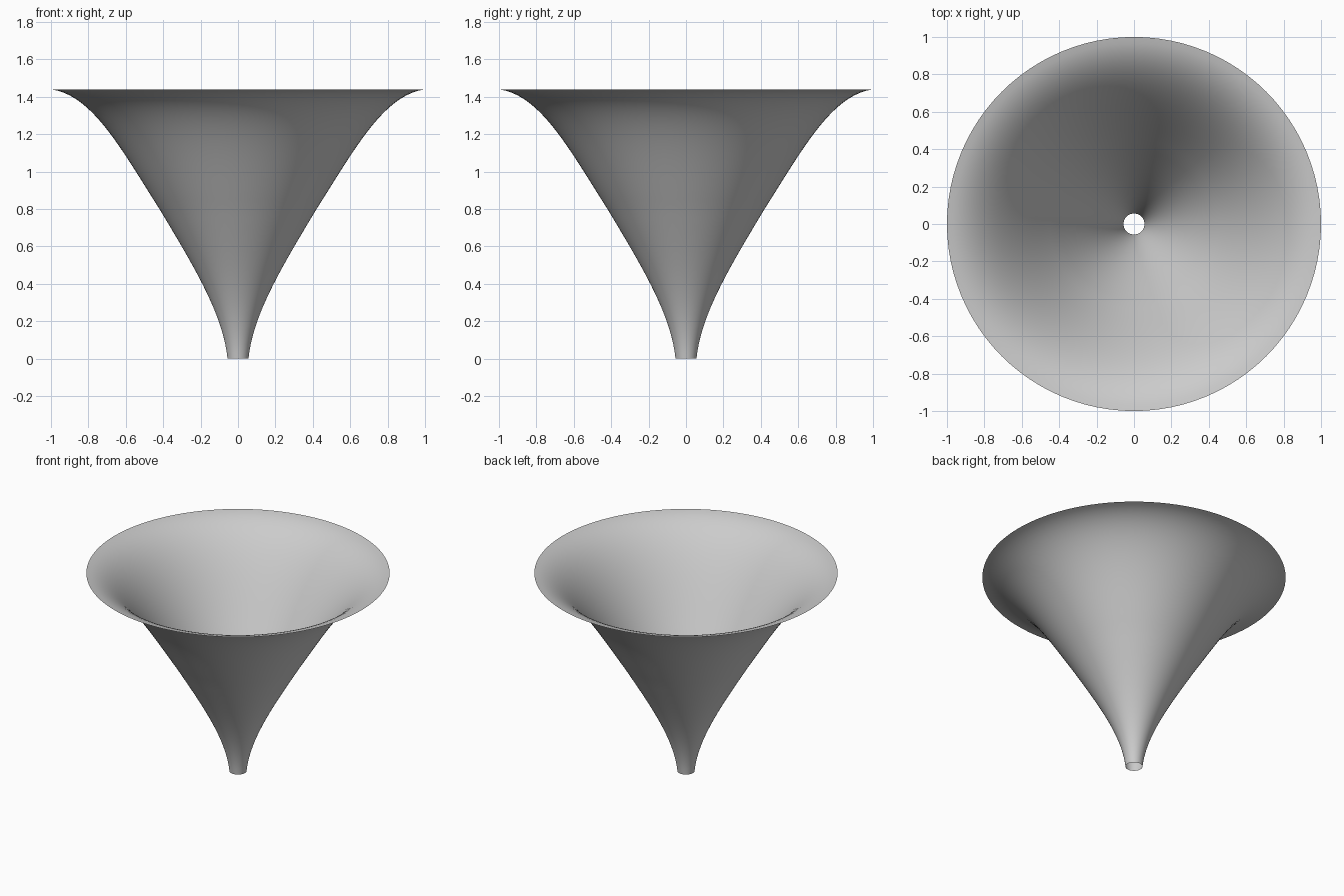
import bpy
import bmesh
from math import tau
from mathutils import Vector, Matrix
from mathutils.geometry import interpolate_bezier

cube = bpy.data.objects.get("Cube")
if cube:
    bpy.data.objects.remove(cube, do_unlink=True)

SIDES = 96


def make_material(name, colour):
    mat = bpy.data.materials.new(name)
    mat.use_nodes = True
    mat.diffuse_color = colour
    mat.node_tree.nodes["Principled BSDF"].inputs["Base Color"].default_value = colour
    return mat


def bezier(*points, steps=20):
    return interpolate_bezier(*[Vector((r, 0, z)) for r, z in points], steps)


# Flared profile: a narrow spout opening into a nearly flat lip
lower = bezier((0.056, 0), (0.08, 0.24), (0.24, 0.5), (0.42, 0.8))
upper = bezier((0.42, 0.8), (0.63, 1.13), (0.78, 1.41), (1.0, 1.44))
profile = lower + upper[1:]

# Thin shell turned around the vertical axis, open at both ends
bm = bmesh.new()
rings = []
for i in range(SIDES):
    turn = Matrix.Rotation(tau * i / SIDES, 3, "Z")
    rings.append([bm.verts.new(turn @ p) for p in profile])
for i, column in enumerate(rings):
    following = rings[(i + 1) % SIDES]
    for j in range(len(profile) - 1):
        face = bm.faces.new((column[j], following[j], following[j + 1], column[j + 1]))
        face.smooth = True

mesh = bpy.data.meshes.new("funnel_shell")
bm.to_mesh(mesh)
bm.free()
mesh.materials.append(make_material("plain grey", (0.6, 0.6, 0.6, 1)))
funnel = bpy.data.objects.new("funnel_shell", mesh)
bpy.context.collection.objects.link(funnel)
